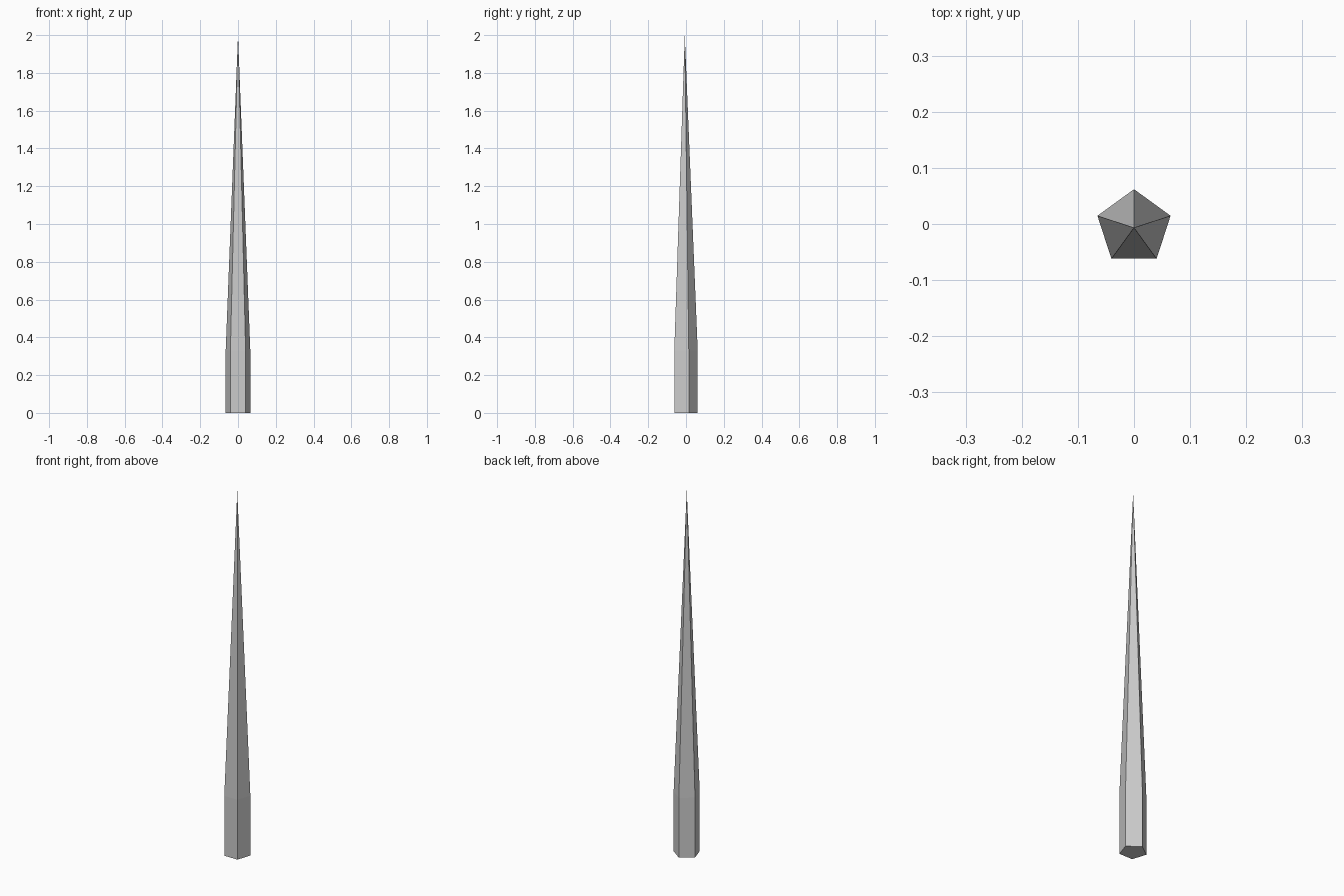
import bpy, bmesh
from math import sin, cos, tau

if "Cube" in bpy.data.objects:
    bpy.data.objects.remove(bpy.data.objects["Cube"])

SIDES, RADIUS = 5, 0.0685
SHOULDER, HEIGHT = 0.33, 2.0
CENTRE_Y = -0.0065  # offsets the pentagon so its bounds are centred

bm = bmesh.new()

# Pentagonal base, one corner pointing to the back
ring = [bm.verts.new((RADIUS * sin(tau * i / SIDES),
                      CENTRE_Y + RADIUS * cos(tau * i / SIDES), 0))
        for i in range(SIDES)]
base = bm.faces.new(ring)

# Straight shaft
top = bmesh.ops.extrude_face_region(bm, geom=[base], use_keep_orig=True)["geom"]
top_verts = [g for g in top if isinstance(g, bmesh.types.BMVert)]
top_face = next(g for g in top if isinstance(g, bmesh.types.BMFace))
bmesh.ops.translate(bm, vec=(0, 0, SHOULDER), verts=top_verts)

# Long taper to a point
tip = bmesh.ops.poke(bm, faces=[top_face])["verts"][0]
tip.co = (0, CENTRE_Y, HEIGHT)

bmesh.ops.recalc_face_normals(bm, faces=bm.faces)
mesh = bpy.data.meshes.new("spike")
bm.to_mesh(mesh)
bm.free()
bpy.context.collection.objects.link(bpy.data.objects.new("spike", mesh))
